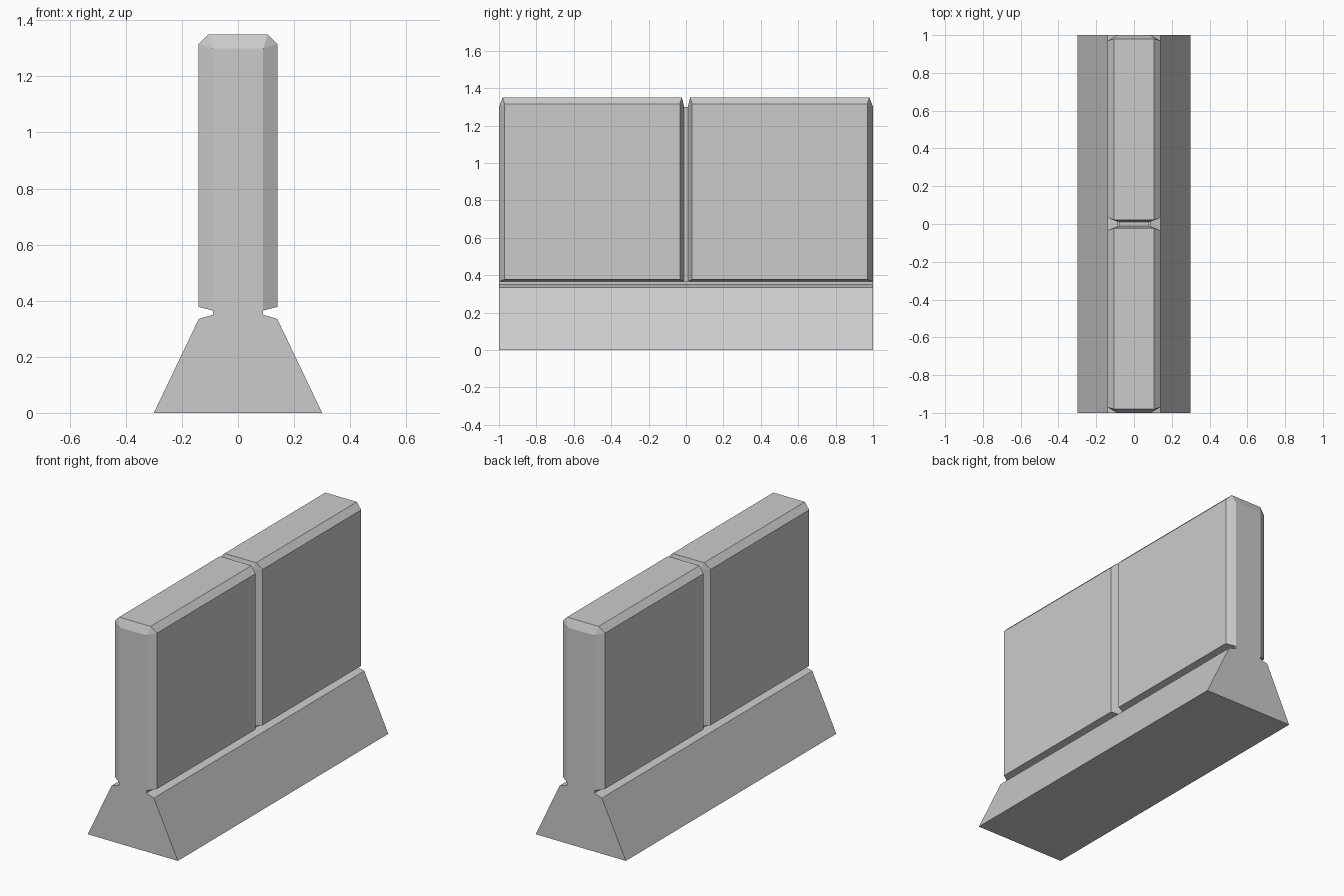
import bpy
import bmesh

cube = bpy.data.objects.get("Cube")
if cube:
    bpy.data.objects.remove(cube, do_unlink=True)

# Concrete material
CONCRETE = (0.6, 0.6, 0.6, 1.0)
concrete = bpy.data.materials.new("concrete_grey")
concrete.use_nodes = True
concrete.diffuse_color = CONCRETE
concrete.node_tree.nodes["Principled BSDF"].inputs["Base Color"].default_value = CONCRETE

NECK = 0.09       # half width of the recessed core
WIDE = 0.14       # half width of the panels
NECK_Z = 0.365    # top of the horizontal groove
JOINT = 0.01      # half width of the joint floor
END = 1.0         # half length


def finish(bm, name):
    bmesh.ops.recalc_face_normals(bm, faces=bm.faces)
    mesh = bpy.data.meshes.new(name)
    bm.to_mesh(mesh)
    bm.free()
    mesh.materials.append(concrete)
    obj = bpy.data.objects.new(name, mesh)
    bpy.context.collection.objects.link(obj)
    return obj


def extrude_profile(name, profile, half_length):
    """Extrude the right half of an x-z profile, mirrored, along y."""
    outline = profile + [(-x, z) for x, z in reversed(profile)]
    bm = bmesh.new()
    face = bm.faces.new([bm.verts.new((x, -half_length, z)) for x, z in outline])
    grown = bmesh.ops.extrude_face_region(bm, geom=[face], use_keep_orig=True)
    moved = [v for v in grown["geom"] if isinstance(v, bmesh.types.BMVert)]
    bmesh.ops.translate(bm, verts=moved, vec=(0, 2 * half_length, 0))
    return finish(bm, name)


# Flared foot with the lower half of the horizontal groove
extrude_profile("flared_base", [(0.3, 0), (WIDE, 0.335), (NECK, 0.35), (NECK, NECK_Z)], END)

# Core closing the vertical joint between the panels
extrude_profile("joint_core", [(0.08, NECK_Z), (0.08, 1.30)], JOINT)


def ring(bm, corners):
    """Mirror y-ordered (x, y, z) corners across x into a closed loop."""
    points = corners + [(-x, y, z) for x, y, z in reversed(corners)]
    return [bm.verts.new(p) for p in points]


def octagon(end_z, side_z):
    return [(NECK, -END, end_z), (WIDE, -0.97, side_z),
            (WIDE, -0.033, side_z), (0.08, -JOINT, end_z)]


# Chamfered wall panel: undercut, straight sides, bevelled top
bm = bmesh.new()
foot = ring(bm, [(NECK, -END, NECK_Z), (0.08, -JOINT, NECK_Z)])
low = ring(bm, octagon(NECK_Z + 0.001, 0.378))
high = ring(bm, octagon(1.30, 1.315))
cap = ring(bm, [(0.105, -0.98, 1.35), (0.105, -0.022, 1.35)])

for i in range(8):
    j = (i + 1) % 8
    bm.faces.new((low[i], low[j], high[j], high[i]))

# Each plain corner spans two octagon corners
for level, corners in ((low, foot), (high, cap)):
    for i in range(4):
        j = (i + 1) % 4
        a, b = level[2 * i], level[2 * i + 1]
        bm.faces.new((a, b, corners[i]))
        bm.faces.new((b, level[(2 * i + 2) % 8], corners[j], corners[i]))
bm.faces.new(foot)
bm.faces.new(cap)
panel = finish(bm, "wall_panels")

# Second panel on the other side of the joint
mirror = panel.modifiers.new("second_panel", "MIRROR")
mirror.use_axis = (False, True, False)
